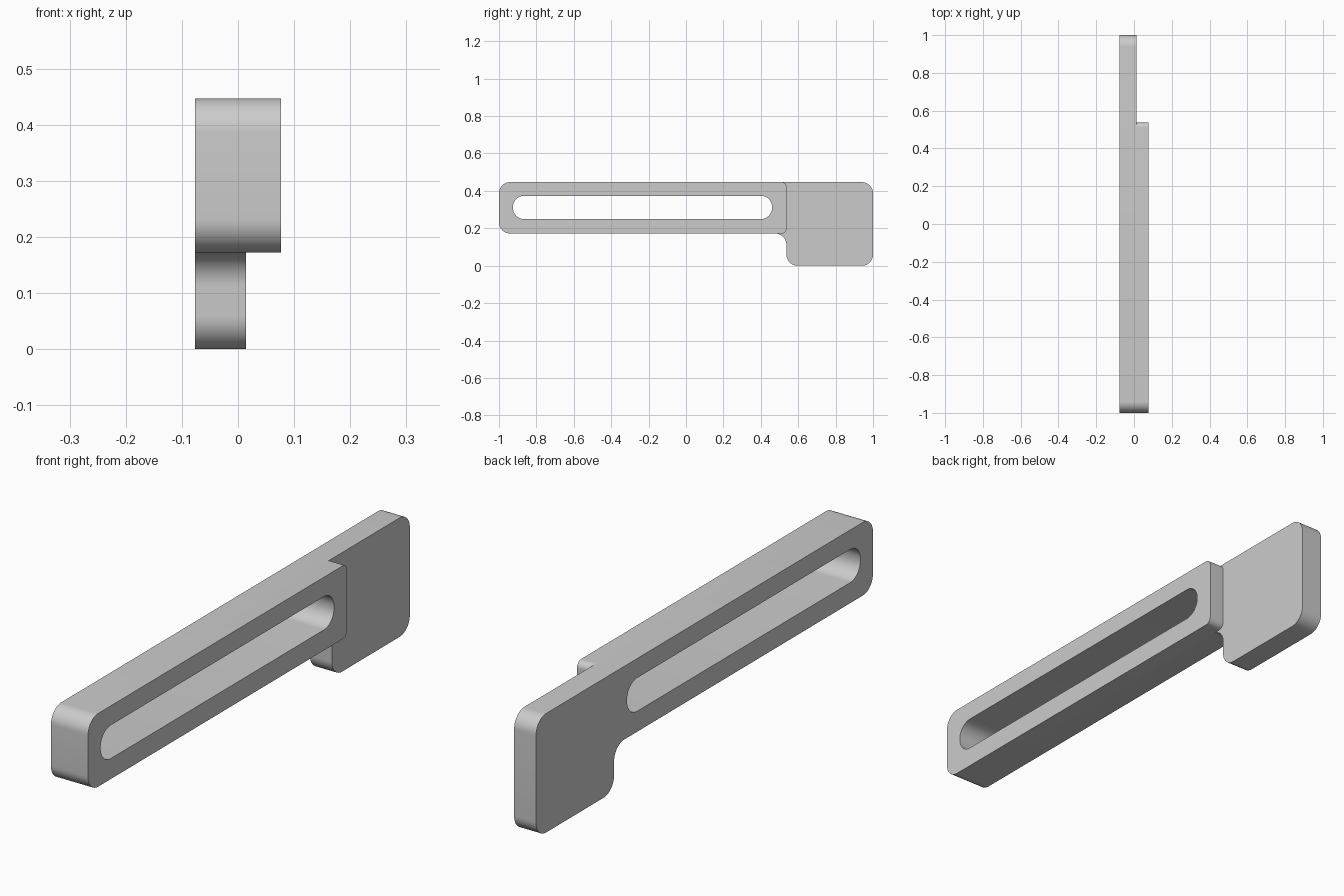
import bpy, bmesh
from math import radians, sin, cos
from mathutils import Vector

cube = bpy.data.objects.get("Cube")
if cube:
    bpy.data.objects.remove(cube, do_unlink=True)

metal = bpy.data.materials.new("satin grey")
metal.use_nodes = True
GREY = (0.6, 0.6, 0.6, 1)
metal.diffuse_color = GREY
metal.node_tree.nodes["Principled BSDF"].inputs["Base Color"].default_value = GREY

BACK, STEP, FRONT = -0.077, 0.014, 0.077   # x levels of the two thicknesses
LOW, TOP, END = 0.172, 0.447, 0.537        # bar bottom, top and inner end
R, SMALL = 0.06, 0.025                     # corner radii


def rounded(corners, steps=12):
    """Round each (y, z, radius) right-angled corner into an arc."""
    pts = []
    for i, (y, z, r) in enumerate(corners):
        p = Vector((y, z))
        a = (Vector(corners[i - 1][:2]) - p).normalized() * r
        b = (Vector(corners[(i + 1) % len(corners)][:2]) - p).normalized() * r
        for k in range(steps + 1):
            t = radians(90 * k / steps)
            pts.append(p + a * (1 - sin(t)) + b * (1 - cos(t)))
    return pts


def prism(name, corners, x0, x1):
    """Extrude a rounded side outline along x."""
    bm = bmesh.new()
    face = bm.faces.new([bm.verts.new((x0, *p)) for p in rounded(corners)])
    top = bmesh.ops.extrude_face_region(bm, geom=[face], use_keep_orig=True)["geom"]
    bmesh.ops.translate(bm, vec=(x1 - x0, 0, 0),
                        verts=[v for v in top if isinstance(v, bmesh.types.BMVert)])
    bmesh.ops.recalc_face_normals(bm, faces=bm.faces)
    mesh = bpy.data.meshes.new(name)
    bm.to_mesh(mesh)
    bm.free()
    obj = bpy.data.objects.new(name, mesh)
    bpy.context.collection.objects.link(obj)
    mesh.materials.append(metal)
    return obj


def box(y0, y1, z0, z1, r_start, r_end):
    return [(y0, z0, r_start), (y1, z0, r_end), (y1, z1, r_end), (y0, z1, r_start)]


# Thin full-length plate with the dropped tab at the back
arm = prism("slotted_arm", [(-1, LOW, R), (END, LOW, R), (END, 0, R),
                            (1, 0, R), (1, TOP, R), (-1, TOP, R)], BACK, STEP)
# Raised bar that thickens the slotted length
bar = prism("raised_bar", box(-1, END, LOW, TOP, R, SMALL), STEP, FRONT)
# Long slot through both
slot = prism("slot_cutter", box(-0.925, 0.46, 0.249, 0.374, R, R), -0.2, 0.2)

bpy.context.view_layer.objects.active = arm
for tool, operation in ((bar, "UNION"), (slot, "DIFFERENCE")):
    mod = arm.modifiers.new(tool.name, "BOOLEAN")
    mod.object, mod.operation, mod.solver = tool, operation, "EXACT"
    bpy.ops.object.modifier_apply(modifier=mod.name)
    bpy.data.objects.remove(tool, do_unlink=True)

bpy.ops.object.select_all(action="DESELECT")
arm.select_set(True)
bpy.ops.object.shade_smooth_by_angle(angle=radians(30))
